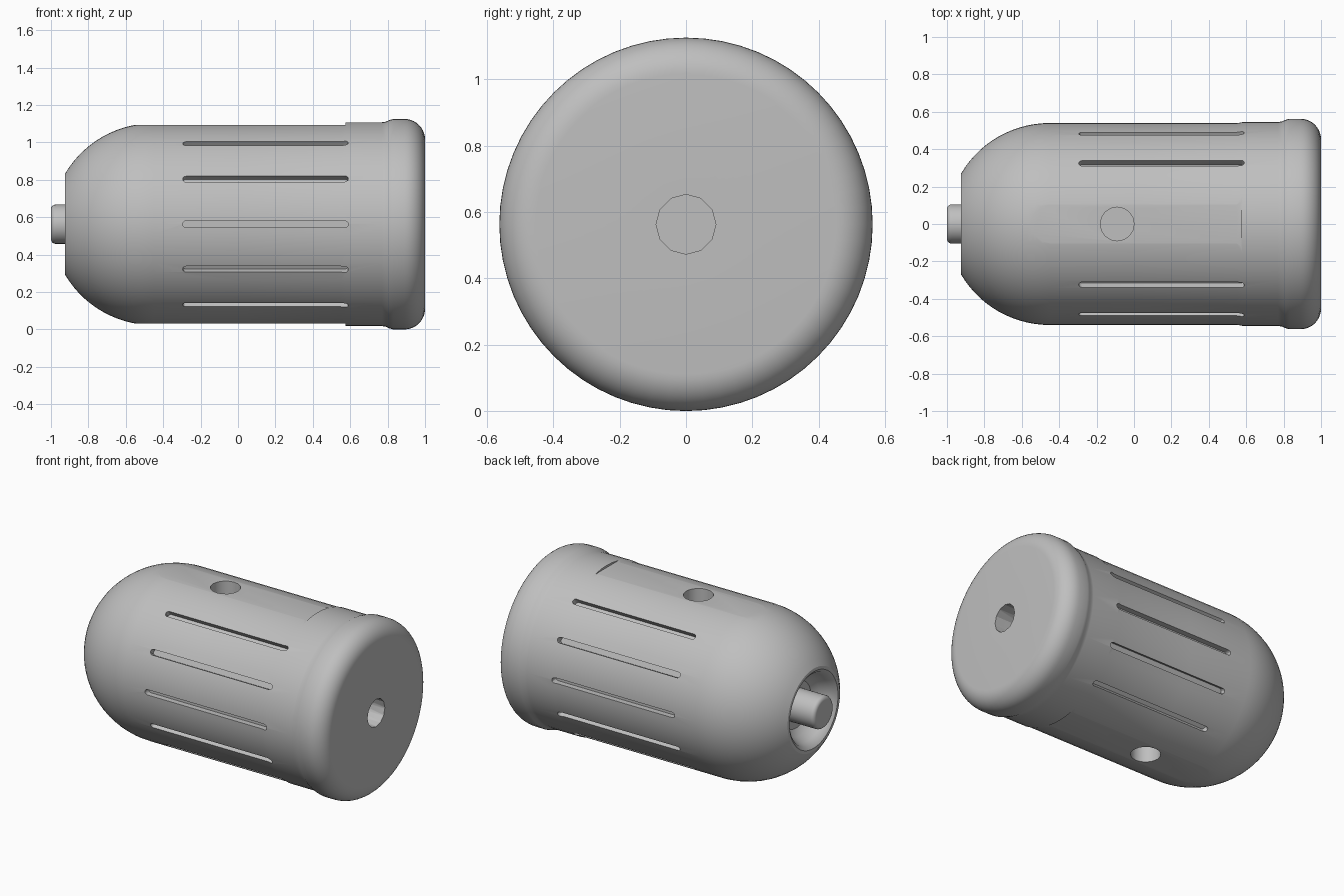
import bpy, bmesh, math
from mathutils import Matrix, Vector

if "Cube" in bpy.data.objects:
    bpy.data.objects.remove(bpy.data.objects["Cube"])

R = 0.54            # main barrel radius
CZ = 0.5625         # height of the long axis

grey = bpy.data.materials.new("plain grey")
grey.use_nodes = True
COLOUR = (0.52, 0.52, 0.52, 1)
grey.diffuse_color = COLOUR
grey.node_tree.nodes["Principled BSDF"].inputs["Base Color"].default_value = COLOUR


def add_object(name, bm):
    bmesh.ops.recalc_face_normals(bm, faces=bm.faces)
    mesh = bpy.data.meshes.new(name)
    bm.to_mesh(mesh)
    bm.free()
    mesh.materials.append(grey)
    obj = bpy.data.objects.new(name, mesh)
    bpy.context.collection.objects.link(obj)
    return obj


def lathe(name, profile, steps):
    """Spin (x, radius) points around the long axis."""
    bm = bmesh.new()
    verts = [bm.verts.new((x, 0, CZ + r)) for x, r in profile]
    edges = [bm.edges.new(pair) for pair in zip(verts, verts[1:])]
    bmesh.ops.spin(bm, geom=verts + edges, cent=(0, 0, CZ), axis=(1, 0, 0),
                   angle=math.tau, steps=steps)
    bmesh.ops.remove_doubles(bm, verts=bm.verts, dist=0.0001)
    return add_object(name, bm)


def arc(cx, cr, ax, ar, start, end, n):
    """Elliptical arc of (x, radius) points, angles in degrees."""
    angles = [math.radians(start + (end - start) * i / n) for i in range(n + 1)]
    return [(cx + ax * math.cos(a), cr + ar * math.sin(a)) for a in angles]


def smooth(obj, angle=30):
    bpy.ops.object.select_all(action='DESELECT')
    obj.select_set(True)
    bpy.context.view_layer.objects.active = obj
    bpy.ops.object.shade_smooth_by_angle(angle=math.radians(angle))


def cut(obj, bm):
    """Subtract the cutter mesh and bake the result."""
    cutter = add_object("cutter", bm)
    cutter.hide_render = True
    mod = obj.modifiers.new("cut", 'BOOLEAN')
    mod.operation, mod.solver, mod.object = 'DIFFERENCE', 'EXACT', cutter
    bpy.context.view_layer.objects.active = obj
    bpy.ops.object.modifier_apply(modifier=mod.name)
    bpy.data.objects.remove(cutter)


def cylinder(bm, centre, axis, radius, depth, sides):
    turn = Vector((0, 0, 1)).rotation_difference(Vector(axis)).to_matrix().to_4x4()
    bmesh.ops.create_cone(bm, cap_ends=True, segments=sides, radius1=radius,
                          radius2=radius, depth=depth,
                          matrix=Matrix.Translation(centre) @ turn)


# Housing: recessed nose, domed shoulder, barrel, flared rounded end cap
profile = [(-0.80, 0), (-0.80, 0.15)]
profile += [(-0.83, 0.19), (-0.88, 0.215), (-0.91, 0.23), (-0.925, 0.25)]
profile += arc(-0.45, 0, 0.548, R, 150, 90, 14)
profile += [(0.0, R), (0.55, R), (0.58, 0.545), (0.77, 0.545), (0.79, 0.548),
            (0.81, 0.557), (0.83, 0.5625)]
profile += arc(0.89, 0.4525, 0.11, 0.11, 90, 0, 10) + [(1.0, 0)]
housing = lathe("housing", profile, 64)

# Shallow flats on the top and bottom of the barrel
for side in (1, -1):
    bm = bmesh.new()
    box = Matrix.Translation((-0.0325, 0, CZ + side * 0.63)) @ Matrix.Diagonal((1.215, 0.8, 0.2, 1))
    bmesh.ops.create_cube(bm, size=1, matrix=box)
    cut(housing, bm)

# Round blind holes: one in the cap, one on each flat
bm = bmesh.new()
cylinder(bm, (0.95, 0, CZ), (1, 0, 0), 0.09, 0.5, 12)
for side in (1, -1):
    cylinder(bm, (-0.09, 0, CZ + side * 0.5), (0, 0, 1), 0.09, 0.4, 16)
cut(housing, bm)

# Five round-ended vent slots along each side
bm = bmesh.new()
HALF, WIDE = 0.425, 0.0175
for turn in (0, 180):
    for step in range(-2, 3):
        a = math.radians(turn + 26.5 * step)
        spin = Matrix.Translation((0.147, 0, CZ)) @ Matrix.Rotation(a, 4, 'X')
        outline = []
        for end in (1, -1):
            for i in range(7):
                t = math.radians(-90 + 30 * i)
                outline.append((end * (HALF + WIDE * math.cos(t)), end * WIDE * math.sin(t)))
        face = bm.faces.new([bm.verts.new(spin @ Vector((x, -0.502, z))) for x, z in outline])
        top = bmesh.ops.extrude_face_region(bm, geom=[face])["geom"]
        bmesh.ops.translate(bm, vec=spin.to_3x3() @ Vector((0, -0.1, 0)),
                            verts=[v for v in top if isinstance(v, bmesh.types.BMVert)])
cut(housing, bm)
smooth(housing)

# Rounded peg standing in the nose recess
peg = lathe("nose_peg", [(-0.78, 0), (-0.78, 0.105)]
            + arc(-0.975, 0.08, 0.025, 0.025, 90, 180, 5) + [(-1.0, 0)], 32)
smooth(peg, 40)
